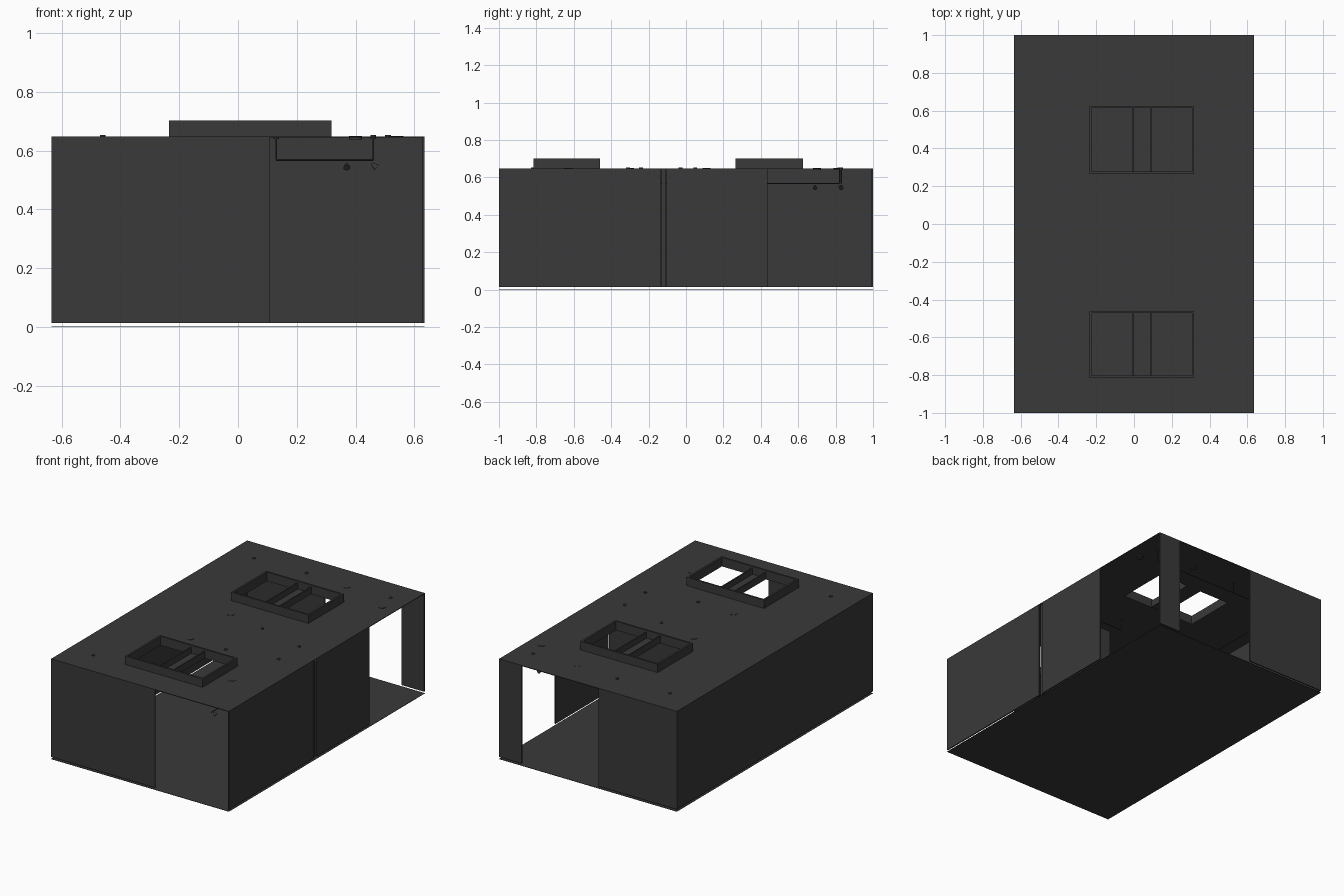
import bpy, bmesh, math
from mathutils import Vector

if "Cube" in bpy.data.objects:
    bpy.data.objects.remove(bpy.data.objects["Cube"])

charcoal = bpy.data.materials.new("charcoal")
charcoal.diffuse_color = (0.041, 0.041, 0.041, 1)
charcoal.use_nodes = True
charcoal.node_tree.nodes["Principled BSDF"].inputs["Base Color"].default_value = charcoal.diffuse_color

X, Y, TOP, BASE, T = 0.635, 1.0, 0.648, 0.014, 0.008
SKY_X = (-0.235, 0.318)
SKY_Y = ((-0.815, -0.46), (0.265, 0.625))


def finish(name, bm):
    me = bpy.data.meshes.new(name)
    bm.to_mesh(me)
    bm.free()
    ob = bpy.data.objects.new(name, me)
    bpy.context.collection.objects.link(ob)
    me.materials.append(charcoal)
    return ob


def box(name, x0, x1, y0, y1, z0, z1):
    bm = bmesh.new()
    bmesh.ops.create_cube(bm, size=1)
    for v in bm.verts:
        v.co = Vector(((x0 + x1) / 2 + v.co.x * (x1 - x0),
                       (y0 + y1) / 2 + v.co.y * (y1 - y0),
                       (z0 + z1) / 2 + v.co.z * (z1 - z0)))
    return finish(name, bm)


def rod(name, a, b, r0, r1=None, sides=12):
    a, b = Vector(a), Vector(b)
    bm = bmesh.new()
    bmesh.ops.create_cone(bm, cap_ends=True, segments=sides, radius1=r0,
                          radius2=r0 if r1 is None else r1, depth=(b - a).length)
    bm.transform((b - a).to_track_quat('Z', 'Y').to_matrix().to_4x4())
    bmesh.ops.translate(bm, verts=bm.verts, vec=(a + b) / 2)
    return finish(name, bm)


# thin floor
box("floor", -X, X, -Y, Y, 0, 0.002)

# ceiling sheet with two skylight holes
xs = [-X, *SKY_X, X]
ys = [-Y, *SKY_Y[0], *SKY_Y[1], Y]
bm = bmesh.new()
grid = [[bm.verts.new((x, y, TOP)) for y in ys] for x in xs]
for i in range(3):
    for j in range(5):
        if i == 1 and j in (1, 3):
            continue
        bm.faces.new((grid[i][j], grid[i + 1][j], grid[i + 1][j + 1], grid[i][j + 1]))
ceiling = finish("ceiling", bm)
thick = ceiling.modifiers.new("thickness", 'SOLIDIFY')
thick.thickness = 0.004

# walls, leaving doorways at front right, right rear and back
zt = TOP - 0.004
box("front_wall", -X, 0.107, -Y, -Y + T, BASE, zt)
box("left_wall", -X, -X + T, -Y + T, Y - T, BASE, zt)
box("right_wall_front", X - T, X, -Y, -0.135, BASE, zt)
box("right_wall_rear", X - T, X, -0.105, 0.435, BASE, zt)
box("back_wall_left", -X, -0.075, Y - T, Y, BASE, zt)
box("back_wall_right", 0.475, X, Y - T, Y, BASE, zt)
box("partition_wall", 0.098, X - T, -0.132, -0.108, BASE, zt)

# skylights: raised curb and a central channel
SK = 0.702
for n, (y0, y1) in enumerate(SKY_Y):
    x0, x1 = SKY_X
    f = 0.012
    box(f"skylight_curb_left_{n}", x0, x0 + f, y0, y1, TOP - 0.004, SK)
    box(f"skylight_curb_right_{n}", x1 - f, x1, y0, y1, TOP - 0.004, SK)
    box(f"skylight_curb_front_{n}", x0 + f, x1 - f, y0, y0 + f, TOP - 0.004, SK)
    box(f"skylight_curb_back_{n}", x0 + f, x1 - f, y1 - f, y1, TOP - 0.004, SK)
    box(f"skylight_channel_{n}", -0.01, 0.095, y0 + f, y1 - f, 0.646, 0.652)
    for k, x in enumerate((-0.01, 0.087)):
        box(f"skylight_bar_{n}_{k}", x, x + 0.008, y0 + f, y1 - f, 0.652, 0.69)

# round ceiling fittings
for n, (x, y) in enumerate([(0.21, 0.81), (0.54, 0.70), (-0.13, 0.11),
                            (-0.13, -0.30), (0.40, -0.63)]):
    rod(f"ceiling_fitting_{n}", (x, y, 0.638), (x, y, 0.650), 0.022, sides=24)

# hanging rails with stems that poke through the ceiling
RZ = 0.568
stems = [(-0.46, -0.82), (-0.46, 0.82), (0.51, 0.83), (0.13, -0.31),
         (0.46, -0.24), (0.46, -0.03), (0.14, 0.05), (-0.09, 0.83)]
for n, (x, y) in enumerate(stems):
    rod(f"rail_stem_{n}", (x, y, RZ), (x, y, TOP), 0.003, sides=8)
    rod(f"stem_cap_{n}", (x, y, TOP - 0.008), (x, y, 0.653), 0.01)
rails = [((0.13, -0.31), (0.46, -0.31)), ((0.46, -0.24), (0.46, -0.93)),
         ((-0.46, -0.82), (-0.46, 0.82)), ((-0.46, 0.83), (0.51, 0.83)),
         ((0.14, 0.05), (0.46, 0.05))]
for n, (a, b) in enumerate(rails):
    rod(f"rail_{n}", (*a, RZ), (*b, RZ), 0.003, sides=8)

# small spotlights under the rails
spots = [(0.37, -0.31, 0, -1), (0.46, -0.90, 1, 0), (-0.46, 0.69, 1, 0),
         (-0.46, 0.82, 0, 1), (0.46, 0.83, 1, 0)]
for n, (x, y, dx, dy) in enumerate(spots):
    rod(f"spotlight_{n}", (x - dx * 0.005, y - dy * 0.005, 0.556),
        (x + dx * 0.012, y + dy * 0.012, 0.542), 0.004, 0.012)
